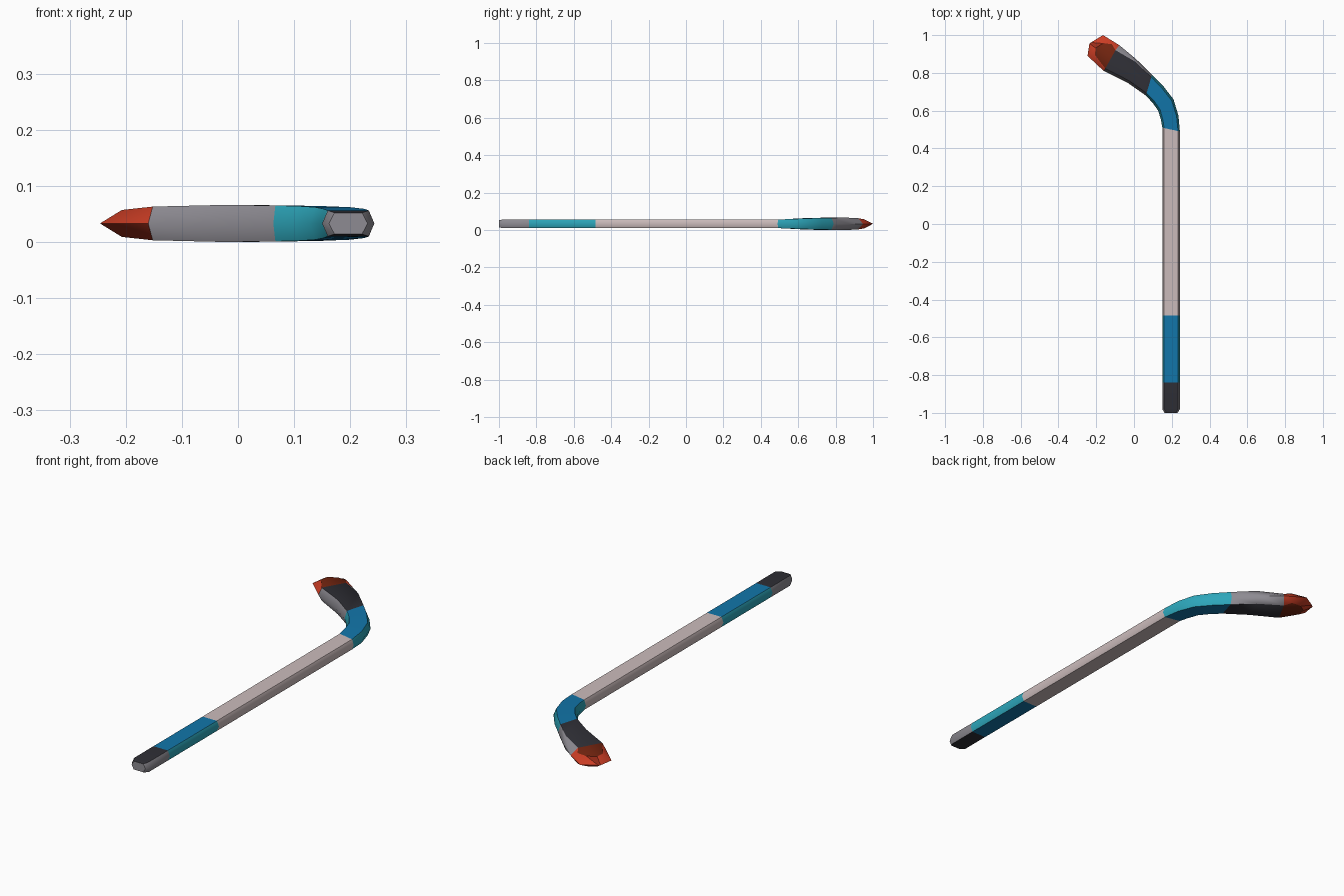
import bpy, bmesh
from mathutils import Vector

if "Cube" in bpy.data.objects:
    bpy.data.objects.remove(bpy.data.objects["Cube"])

def mat(name, rgb):
    m = bpy.data.materials.new(name)
    m.diffuse_color = (*rgb, 1)
    m.use_nodes = True
    m.node_tree.nodes["Principled BSDF"].inputs["Base Color"].default_value = m.diffuse_color
    return m

mats = [mat("dark_face", (0.028, 0.028, 0.036)), mat("grey_edge", (0.27, 0.26, 0.29)),
        mat("blue_face", (0.006, 0.18, 0.40)), mat("teal_edge", (0.026, 0.38, 0.49)),
        mat("pale_shaft", (0.60, 0.50, 0.50)),
        mat("dark_red_face", (0.17, 0.018, 0.005)), mat("red_edge", (0.60, 0.047, 0.018))]
ZC = 0.033

def section(L, R, h, inset=0.01, flat=None):
    """Six-sided section: two mid-height rim points, flat top and bottom."""
    L, R = Vector(L), Vector(R)
    d = (R - L).normalized() * inset
    a, b = (Vector(flat[0]), Vector(flat[1])) if flat else (L + d, R - d)
    return [(*L, ZC), (*a, ZC + h), (*b, ZC + h), (*R, ZC), (*b, ZC - h), (*a, ZC - h)]

def loft(name, sections, face_mat, edge_mat, cap_start=False, cap_end=False):
    bm = bmesh.new()
    rings = [[bm.verts.new(p) for p in s] for s in sections]
    for r0, r1 in zip(rings, rings[1:]):
        for i in range(6):
            j = (i + 1) % 6
            f = bm.faces.new((r0[i], r0[j], r1[j], r1[i]))
            f.material_index = 0 if i in (1, 4) else 1
    for ring, cap in ((rings[0], cap_start), (rings[-1], cap_end)):
        if cap:
            bm.faces.new(ring).material_index = 1
    bmesh.ops.recalc_face_normals(bm, faces=bm.faces)
    # open tubes: make sure the upper flat points up
    bm.faces.ensure_lookup_table()
    top = max(bm.faces, key=lambda f: f.calc_center_median().z)
    if top.normal.z < 0:
        bmesh.ops.reverse_faces(bm, faces=bm.faces)
    me = bpy.data.meshes.new(name)
    bm.to_mesh(me)
    bm.free()
    me.materials.append(mats[face_mat])
    me.materials.append(mats[edge_mat])
    ob = bpy.data.objects.new(name, me)
    bpy.context.collection.objects.link(ob)
    bpy.ops.object.select_all(action='DESELECT')
    ob.select_set(True)
    bpy.context.view_layer.objects.active = ob
    bpy.ops.object.shade_smooth_by_angle(angle=1.0)
    return ob

def straight(y):
    return section((0.15, y), (0.243, y), 0.023)

# shared joints between the coloured parts
neck = section((0.15, 0.51), (0.243, 0.49), 0.023)
heel_end = section((0.063, 0.68), (0.095, 0.79), 0.032, 0.013)
toe_start = section((-0.16, 0.81), (-0.078, 0.947), 0.030,
                    flat=((-0.152, 0.823), (-0.098, 0.92)))

# handle and shaft
loft("butt_end", [section((0.162, -1), (0.231, -1), 0.019),
                  straight(-0.98), straight(-0.84)], 0, 1, cap_start=True)
loft("grip", [straight(-0.84), straight(-0.485)], 2, 3)
loft("shaft", [straight(-0.485), neck], 4, 4)
# curved heel
loft("heel", [neck,
              section((0.143, 0.55), (0.235, 0.575), 0.026),
              section((0.128, 0.60), (0.209, 0.66), 0.029, 0.012),
              section((0.10, 0.64), (0.155, 0.73), 0.031, 0.013),
              heel_end], 2, 3)
# blade and toe
loft("blade", [heel_end,
               section((-0.03, 0.745), (0.012, 0.872), 0.033, 0.014),
               toe_start], 0, 1)
loft("toe", [toe_start,
             section((-0.246, 0.89), (-0.164, 1.0), 0.024,
                     flat=((-0.207, 0.895), (-0.118, 0.953))),
             section((-0.236, 0.955), (-0.228, 0.961), 0.023,
                     flat=((-0.203, 0.932), (-0.165, 0.956)))],
     5, 6, cap_end=True)
